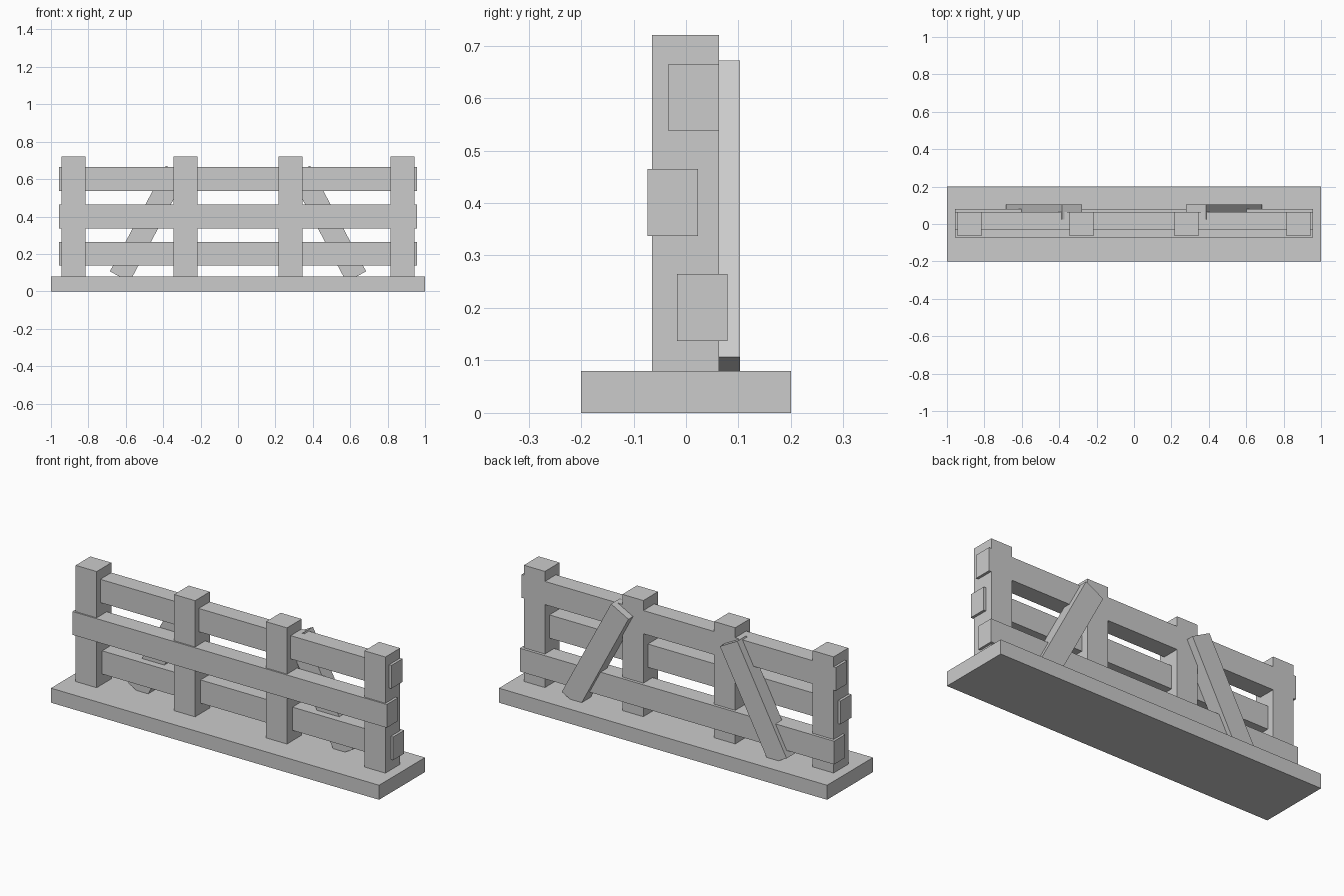
import bpy
from math import radians

cube = bpy.data.objects.get("Cube")
if cube:
    bpy.data.objects.remove(cube, do_unlink=True)

grey = bpy.data.materials.new("plain grey")
grey.use_nodes = True
COLOUR = (0.6, 0.6, 0.6, 1)
grey.diffuse_color = COLOUR
grey.node_tree.nodes["Principled BSDF"].inputs["Base Color"].default_value = COLOUR


def box(name, centre, size, tilt=0):
    """Flat-sided beam, optionally leaned sideways about the y axis."""
    bpy.ops.mesh.primitive_cube_add(size=1, location=centre)
    ob = bpy.context.object
    ob.name = name
    ob.scale = size
    bpy.ops.object.transform_apply(location=False, rotation=False, scale=True)
    ob.rotation_euler.y = radians(tilt)
    ob.data.materials.append(grey)
    return ob


# Ground slab
box("base", (0, 0, 0.04), (2, 0.4, 0.08))

# Upright posts and braces, mirrored left and right
for side, label in ((1, "left"), (-1, "right")):
    for x, place in ((0.88, "outer"), (0.28, "inner")):
        box(f"{label}_{place}_post", (side * x, -0.001, 0.395), (0.128, 0.128, 0.65))
    box(f"{label}_brace", (side * 0.482, 0.063, 0.361), (0.12, 0.08, 0.64), -28 * side)

# Horizontal rails, each set at its own depth
for name, y, z in (("bottom", 0.031, 0.201), ("middle", -0.025, 0.401), ("top", 0.015, 0.601)):
    box(f"{name}_rail", (0, y, z), (1.916, 0.096, 0.128))
